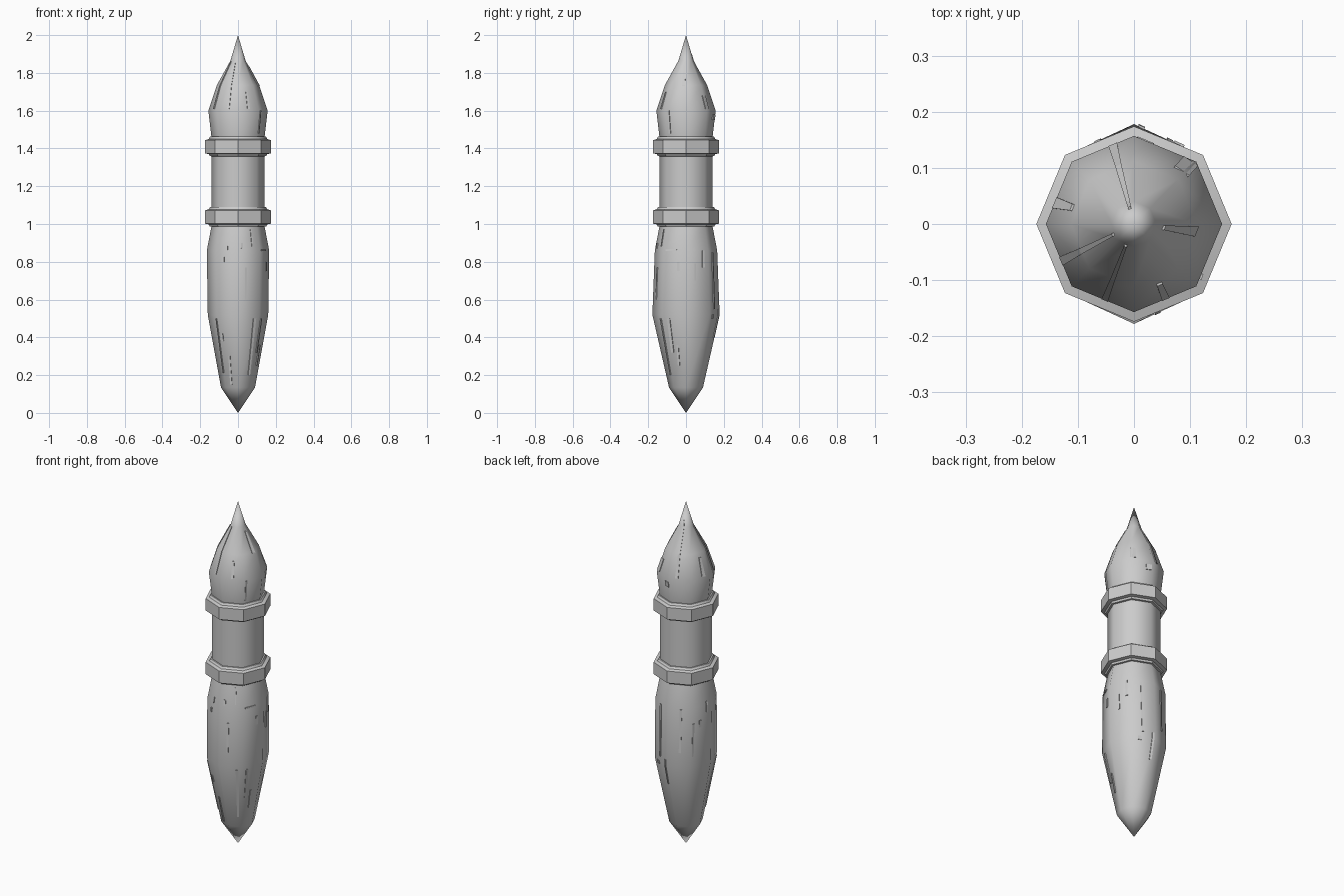
import bpy, bmesh
from math import pi, cos, sin, radians, atan2

if "Cube" in bpy.data.objects:
    bpy.data.objects.remove(bpy.data.objects["Cube"])

SIDES = 8

# profiles: (x radius, y radius, height)
LOWER = [(0, 0, 0), (0.09, 0.09, 0.135), (0.16, 0.178, 0.52),
         (0.165, 0.165, 0.86), (0.14, 0.14, 0.99)]
UPPER = [(0.14, 0.14, 1.455), (0.157, 0.157, 1.6), (0.112, 0.112, 1.735),
         (0.04, 0.04, 1.865), (0, 0, 2.0)]
CORE = [(0.14, 0.14, 0.99), (0.14, 0.14, 1.455)]


def finish(name, bm, angle):
    bmesh.ops.recalc_face_normals(bm, faces=bm.faces)
    me = bpy.data.meshes.new(name)
    bm.to_mesh(me)
    bm.free()
    ob = bpy.data.objects.new(name, me)
    bpy.context.collection.objects.link(ob)
    bpy.ops.object.select_all(action='DESELECT')
    ob.select_set(True)
    bpy.context.view_layer.objects.active = ob
    if angle:
        bpy.ops.object.shade_smooth_by_angle(angle=radians(angle))
    return ob


def lathe(name, profile, angle=60, closed=False):
    bm = bmesh.new()
    rings = []
    for rx, ry, z in profile:
        if rx == 0:
            rings.append([bm.verts.new((0, 0, z))] * SIDES)
        else:
            rings.append([bm.verts.new((rx * cos(2 * pi * i / SIDES),
                                        ry * sin(2 * pi * i / SIDES), z))
                          for i in range(SIDES)])
    pairs = list(zip(rings, rings[1:]))
    if closed:
        pairs.append((rings[-1], rings[0]))
    for a, b in pairs:
        for i in range(SIDES):
            j = (i + 1) % SIDES
            bm.faces.new(list(dict.fromkeys([a[i], a[j], b[j], b[i]])))
    return finish(name, bm, angle)


def surface(profile, ang, z, off):
    """Point on the eight-sided body at an angle and height, pushed out by off."""
    for (x0, y0, z0), (x1, y1, z1) in zip(profile, profile[1:]):
        if z <= z1:
            break
    t = (z - z0) / (z1 - z0)
    rx, ry = x0 + (x1 - x0) * t, y0 + (y1 - y0) * t
    step = 2 * pi / SIDES
    k = cos(step / 2) / cos((ang % step) - step / 2)
    return ((rx * k + off) * cos(ang), (ry * k + off) * sin(ang), z)


def strips(name, profile, marks):
    """Thin raised slivers: (angle, bottom, top, bottom width, top width) each."""
    bm = bmesh.new()
    for deg, z0, z1, w0, w1 in marks:
        levels = [z0] + [p[2] for p in profile if z0 < p[2] < z1] + [z1]
        loops = []
        for z in levels:
            w = w0 + (w1 - w0) * (z - z0) / (z1 - z0)
            mid = surface(profile, radians(deg), z, 0)
            half = w / 2 / max(0.02, (mid[0] ** 2 + mid[1] ** 2) ** 0.5)
            loops.append([bm.verts.new(surface(profile, radians(deg) + s * half, z, o))
                          for s, o in ((-1, -0.006), (1, -0.006), (1, 0.004), (-1, 0.004))])
        for a, b in zip(loops, loops[1:]):
            for i in range(4):
                j = (i + 1) % 4
                bm.faces.new((a[i], a[j], b[j], b[i]))
        bm.faces.new(loops[0])
        bm.faces.new(loops[-1])
    return finish(name, bm, 0)


# main bodies
lathe("lower_body", LOWER)
lathe("upper_body", UPPER)
lathe("middle_core", CORE)

# two collars
for name, z in (("lower_collar", 1.0), ("upper_collar", 1.372)):
    pts = [(0.135, -0.015), (0.15, -0.012), (0.155, -0.002), (0.174, 0.002),
           (0.174, 0.072), (0.155, 0.078), (0.148, 0.09), (0.135, 0.09)]
    lathe(name, [(r, r, z + h) for r, h in pts], 40, True)

# raised slivers on the upper body
strips("upper_slivers", UPPER, [
    (105, 1.61, 1.9, 0.016, 0.005), (207, 1.61, 1.86, 0.016, 0.005),
    (249, 1.61, 1.86, 0.012, 0.005), (353, 1.73, 1.84, 0.018, 0.008),
    (293, 1.61, 1.7, 0.014, 0.01), (165, 1.61, 1.71, 0.02, 0.012),
    (48, 1.61, 1.68, 0.03, 0.03), (322, 1.48, 1.6, 0.01, 0.01),
    (82, 1.55, 1.58, 0.03, 0.03)])

# raised slivers on the lower body
strips("lower_slivers", LOWER, [
    (286, 0.6, 0.77, 0.01, 0.01), (248, 0.86, 0.89, 0.006, 0.006),
    (278, 0.87, 0.9, 0.01, 0.01), (240, 0.8, 0.825, 0.012, 0.012),
    (306, 0.2, 0.5, 0.01, 0.016), (246, 0.15, 0.3, 0.01, 0.01),
    (232, 0.38, 0.42, 0.01, 0.01), (326, 0.32, 0.5, 0.014, 0.014),
    (300, 0.88, 0.97, 0.006, 0.006), (345, 0.75, 0.8, 0.014, 0.014),
    (18, 0.7, 0.79, 0.008, 0.008), (330, 0.856, 0.864, 0.06, 0.06),
    (340, 0.25, 0.36, 0.01, 0.01), (222, 0.21, 0.5, 0.012, 0.012),
    (115, 0.6, 0.85, 0.012, 0.012), (140, 0.58, 0.77, 0.01, 0.01),
    (155, 0.74, 0.78, 0.014, 0.014), (85, 0.4, 0.55, 0.012, 0.012),
    (65, 0.55, 0.85, 0.012, 0.012), (58, 0.5, 0.52, 0.02, 0.02),
    (35, 0.77, 0.86, 0.012, 0.012), (170, 0.82, 0.88, 0.01, 0.01)])
